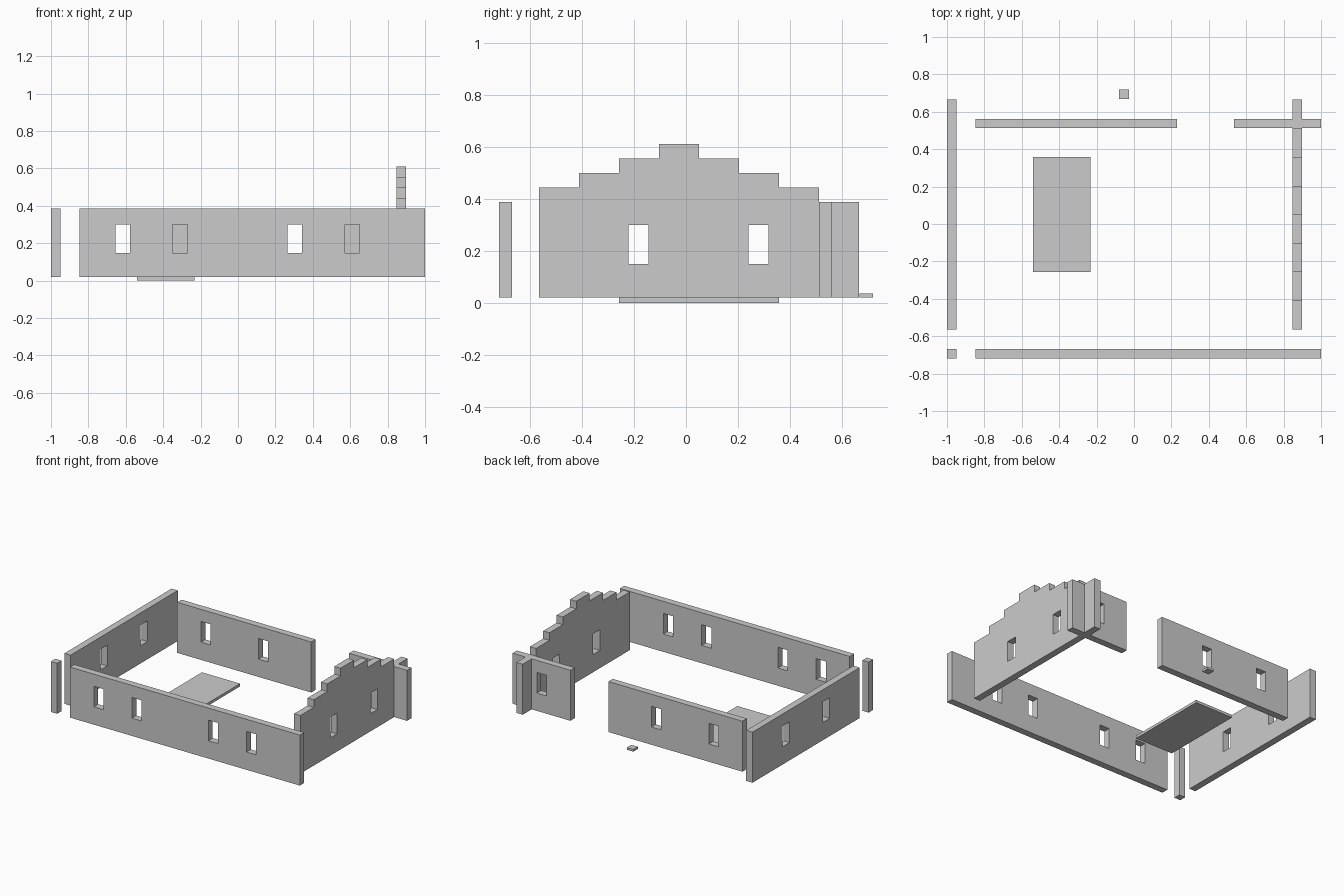
import bpy, bmesh
from math import pi
from mathutils import Matrix

if "Cube" in bpy.data.objects:
    bpy.data.objects.remove(bpy.data.objects["Cube"])

BOTTOM, TOP = 0.02, 0.387       # wall foot and top
STEP, RISE = 0.1538, 0.0557     # stepped gable block size
THICK = 0.05


def box(name, x, y, z):
    bm = bmesh.new()
    bmesh.ops.create_cube(bm, size=1)
    for v in bm.verts:
        for i, r in enumerate((x, y, z)):
            v.co[i] = r[0] if v.co[i] < 0 else r[1]
    me = bpy.data.meshes.new(name)
    bm.to_mesh(me)
    bm.free()
    bpy.context.collection.objects.link(bpy.data.objects.new(name, me))


def rect(a, b, z0, z1):
    return [(a, z0), (b, z0), (b, z1), (a, z1)]


def wall(name, outline, windows, centre, along_y=False):
    """Extruded outline with rectangular window openings."""
    cu = bpy.data.curves.new(name, 'CURVE')
    cu.dimensions, cu.fill_mode, cu.extrude = '2D', 'BOTH', THICK / 2
    loops = [outline] + [rect(c - 0.039, c + 0.039, 0.149, 0.299) for c in windows]
    for pts in loops:
        s = cu.splines.new('POLY')
        s.points.add(len(pts) - 1)
        for p, (u, z) in zip(s.points, pts):
            p.co = (u, z, 0, 1)
        s.use_cyclic_u, s.use_smooth = True, False
    tmp = bpy.data.objects.new(name, cu)
    bpy.context.collection.objects.link(tmp)
    deps = bpy.context.evaluated_depsgraph_get()
    me = bpy.data.meshes.new_from_object(tmp.evaluated_get(deps))
    bpy.data.objects.remove(tmp)
    # stand the profile upright and weld the caps to the sides
    m = Matrix.Rotation(pi / 2, 4, 'X')
    if along_y:
        m = Matrix.Rotation(pi / 2, 4, 'Z') @ m
    off = (centre, 0, 0) if along_y else (0, centre, 0)
    bm = bmesh.new()
    bm.from_mesh(me)
    bm.transform(Matrix.Translation(off) @ m)
    bmesh.ops.remove_doubles(bm, verts=bm.verts, dist=1e-4)
    bmesh.ops.recalc_face_normals(bm, faces=bm.faces)
    for f in bm.faces:
        f.smooth = False
    bm.to_mesh(me)
    bm.free()
    me.name = name
    bpy.context.collection.objects.link(bpy.data.objects.new(name, me))


# Long walls, the back one split by a doorway
wall("front_wall", rect(-0.847, 1.0, BOTTOM, TOP), (-0.617, -0.31, 0.304, 0.611), -0.694)
wall("back_wall_long", rect(-0.847, 0.23, BOTTOM, TOP), (-0.617, -0.155), 0.537)
wall("back_wall_short", rect(0.535, 1.0, BOTTOM, TOP), (0.767,), 0.537)

# Side walls
SIDE = (-0.183, 0.279)
Y0 = -0.565
wall("left_wall", rect(Y0, Y0 + 8 * STEP, BOTTOM, TOP), SIDE, -0.975, True)

# Stepped gable on the right
gable = [(Y0, BOTTOM)]
for i, n in enumerate((1, 2, 3, 4, 3, 2, 1, 0)):
    z = TOP + n * RISE
    gable += [(Y0 + i * STEP, z), (Y0 + (i + 1) * STEP, z)]
gable.append((Y0 + 8 * STEP, BOTTOM))
wall("stepped_gable_wall", gable, SIDE, 0.872, True)

# Loose parts
box("corner_post", (-1.0, -0.95), (-0.719, -0.669), (BOTTOM, TOP))
box("floor_panel", (-0.54, -0.233), (-0.257, 0.357), (0, BOTTOM))
box("small_tile", (-0.08, -0.028), (0.667, 0.719), (BOTTOM, 0.036))
